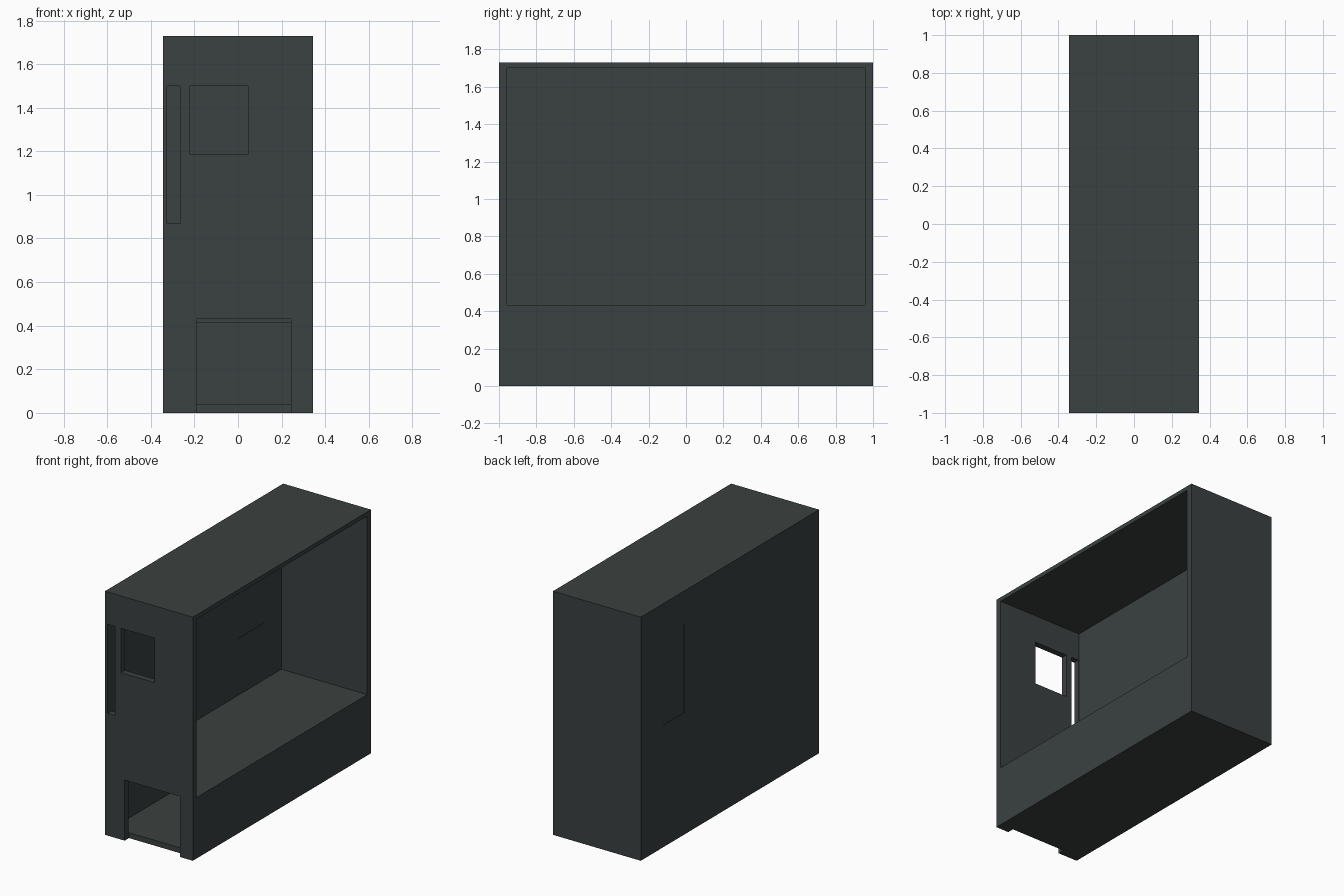
import bpy

if "Cube" in bpy.data.objects:
    bpy.data.objects.remove(bpy.data.objects["Cube"])

# Single dark slate colour
slate = bpy.data.materials.new("dark_slate_grey")
slate.diffuse_color = (0.043, 0.053, 0.052, 1)
slate.use_nodes = True
slate.node_tree.nodes["Principled BSDF"].inputs["Base Color"].default_value = slate.diffuse_color


def box(name, x, y, z):
    """Axis-aligned box from (min, max) ranges."""
    loc = [(a + b) / 2 for a, b in (x, y, z)]
    bpy.ops.mesh.primitive_cube_add(size=1, location=loc)
    ob = bpy.context.object
    ob.name = name
    ob.scale = [b - a for a, b in (x, y, z)]
    bpy.ops.object.transform_apply(location=True, rotation=False, scale=True)
    ob.data.materials.append(slate)
    return ob


def cut(target, name, x, y, z):
    """Carve a box-shaped opening out of the target."""
    cutter = box(name, x, y, z)
    cutter.hide_render = True
    mod = target.modifiers.new(name, 'BOOLEAN')
    mod.operation = 'DIFFERENCE'
    mod.solver = 'EXACT'
    mod.object = cutter
    bpy.context.view_layer.objects.active = target
    bpy.ops.object.modifier_apply(modifier=name)
    bpy.data.objects.remove(cutter, do_unlink=True)


# Outer case
case = box("case_shell", (-0.345, 0.345), (-1, 1), (0, 1.73))

# Main chamber, open on the right side, and the closed lower bay
cut(case, "main_chamber", (-0.329, 0.5), (-0.956, 0.956), (0.433, 1.70))
cut(case, "lower_bay", (-0.318, 0.318), (-0.956, 0.956), (0.038, 0.412))

# Front openings: lower bay door, square window, tall slot
cut(case, "bay_opening", (-0.19, 0.243), (-1.1, -0.952), (-0.1, 0.43))
cut(case, "square_window", (-0.22, 0.045), (-1.1, -0.9), (1.185, 1.5))
cut(case, "tall_slot", (-0.325, -0.265), (-1.1, -0.9), (0.868, 1.5))

# Shallow panel on the left wall, recessed outside and inside
cut(case, "outer_recess", (-0.5, -0.342), (0.51, 0.752), (0.866, 1.5))
cut(case, "inner_recess", (-0.332, -0.3), (0.475, 0.775), (0.835, 1.53))
